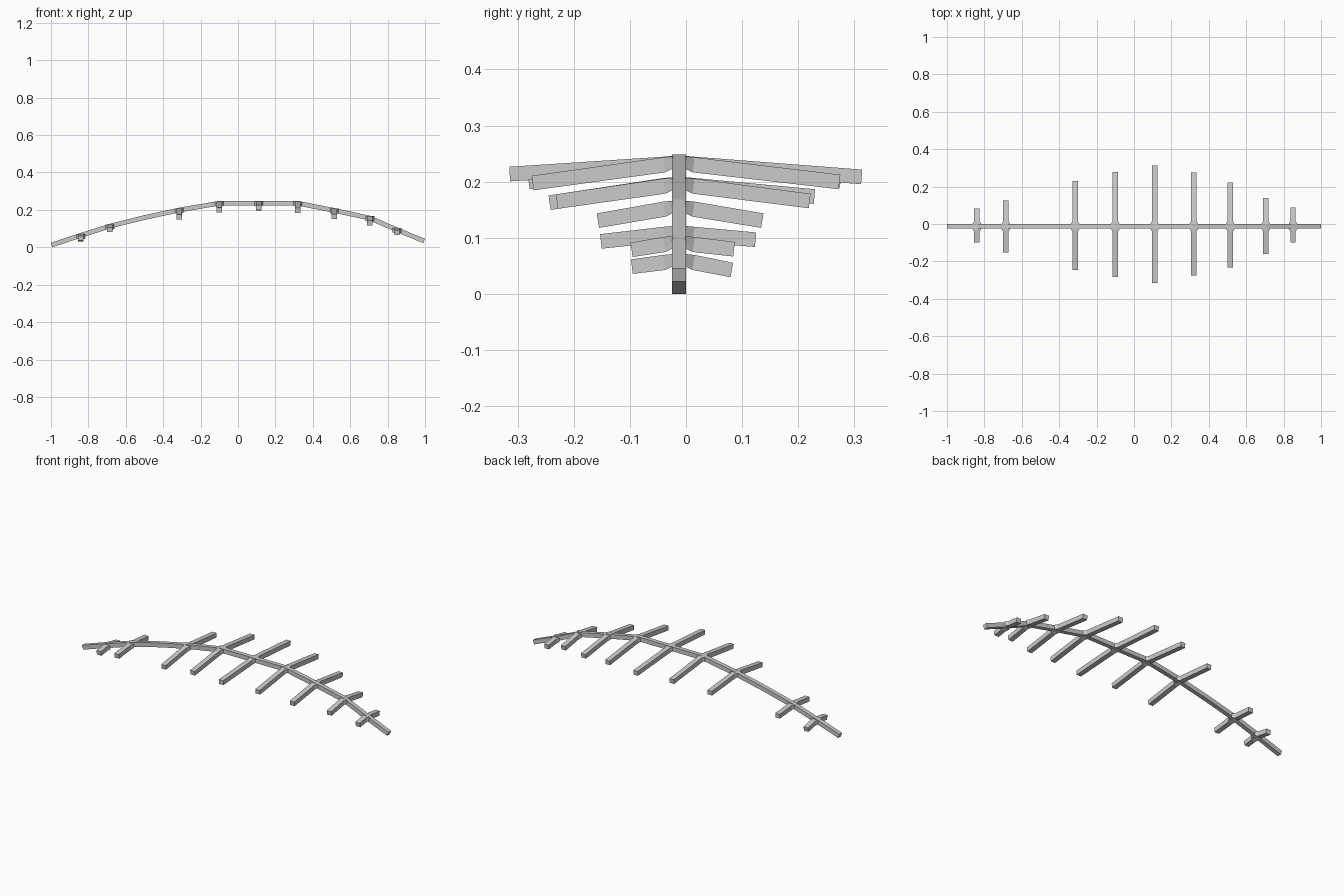
import bpy
from mathutils import Vector

if "Cube" in bpy.data.objects:
    bpy.data.objects.remove(bpy.data.objects["Cube"])

H = 0.0125          # half thickness of the spine and ribs
YC = -0.0125        # spine centre line in y


def make_bar(name, rings):
    """Skin four-cornered rings into a closed bar."""
    verts = [v for r in rings for v in r]
    n = len(rings)
    faces = [(3, 2, 1, 0), tuple(4 * (n - 1) + k for k in range(4))]
    for i in range(n - 1):
        for k in range(4):
            j = (k + 1) % 4
            faces.append((4 * i + k, 4 * i + j, 4 * i + 4 + j, 4 * i + 4 + k))
    mesh = bpy.data.meshes.new(name)
    mesh.from_pydata(verts, [], faces)
    ob = bpy.data.objects.new(name, mesh)
    bpy.context.collection.objects.link(ob)
    bpy.context.view_layer.objects.active = ob
    bpy.ops.object.mode_set(mode='EDIT')
    bpy.ops.mesh.select_all(action='SELECT')
    bpy.ops.mesh.normals_make_consistent(inside=False)
    bpy.ops.object.mode_set(mode='OBJECT')
    return ob


def ring(c, side, up, w, h):
    return [c + side * a * w + up * b * h for a, b in ((-1, -1), (1, -1), (1, 1), (-1, 1))]


# arched spine, centre line in x and z
path = [(-0.997, 0.012), (-0.84, 0.064), (-0.685, 0.113), (-0.5, 0.159), (-0.315, 0.199),
        (-0.10, 0.2355), (0.11, 0.2355), (0.32, 0.2355), (0.515, 0.197), (0.705, 0.156),
        (0.85, 0.093), (0.995, 0.034)]
pts = [Vector((x, YC, z)) for x, z in path]
rings = []
for i, p in enumerate(pts):
    t = (pts[min(i + 1, len(pts) - 1)] - pts[max(i - 1, 0)]).normalized()
    rings.append(ring(p, Vector((0, 1, 0)), Vector((-t.z, 0, t.x)), H, H))
make_bar("spine", rings)

# ribs: x, root centre z, then tip y and tip top z on the +y and -y side
ribs = [(-0.84, 0.060, 0.084, 0.055, -0.098, 0.061),
        (-0.685, 0.110, 0.125, 0.109, -0.153, 0.106),
        (-0.315, 0.197, 0.230, 0.186, -0.245, 0.175),
        (-0.10, 0.235, 0.277, 0.215, -0.282, 0.212),
        (0.11, 0.235, 0.314, 0.221, -0.315, 0.226),
        (0.32, 0.234, 0.275, 0.212, -0.275, 0.210),
        (0.515, 0.196, 0.222, 0.178, -0.232, 0.177),
        (0.705, 0.155, 0.138, 0.143, -0.159, 0.143),
        (0.85, 0.092, 0.087, 0.092, -0.099, 0.091)]
X = Vector((1, 0, 0))
Z = Vector((0, 0, 1))
for n, (x, z, y1, z1, y2, z2) in enumerate(ribs):
    for label, s, yt, zt in (("back", 1, y1, z1), ("front", -1, y2, z2)):
        neck = Vector((x, YC + s * 0.026, z - 0.004))
        tip = Vector((x, yt, zt - H))
        d = (tip - neck).normalized()
        up = Vector((0, -d.z * s, d.y * s))
        tip -= Vector((0, s * abs(d.z) * H, 0))
        # flared root, neck, squared-off tip
        make_bar(f"rib_{label}_{n + 1}", [
            ring(Vector((x, YC + s * 0.011, z)), X, Z, 0.024, 0.011),
            ring(neck, X, up, 0.0145, 0.0135),
            ring(tip, X, up, 0.0145, 0.013)])
